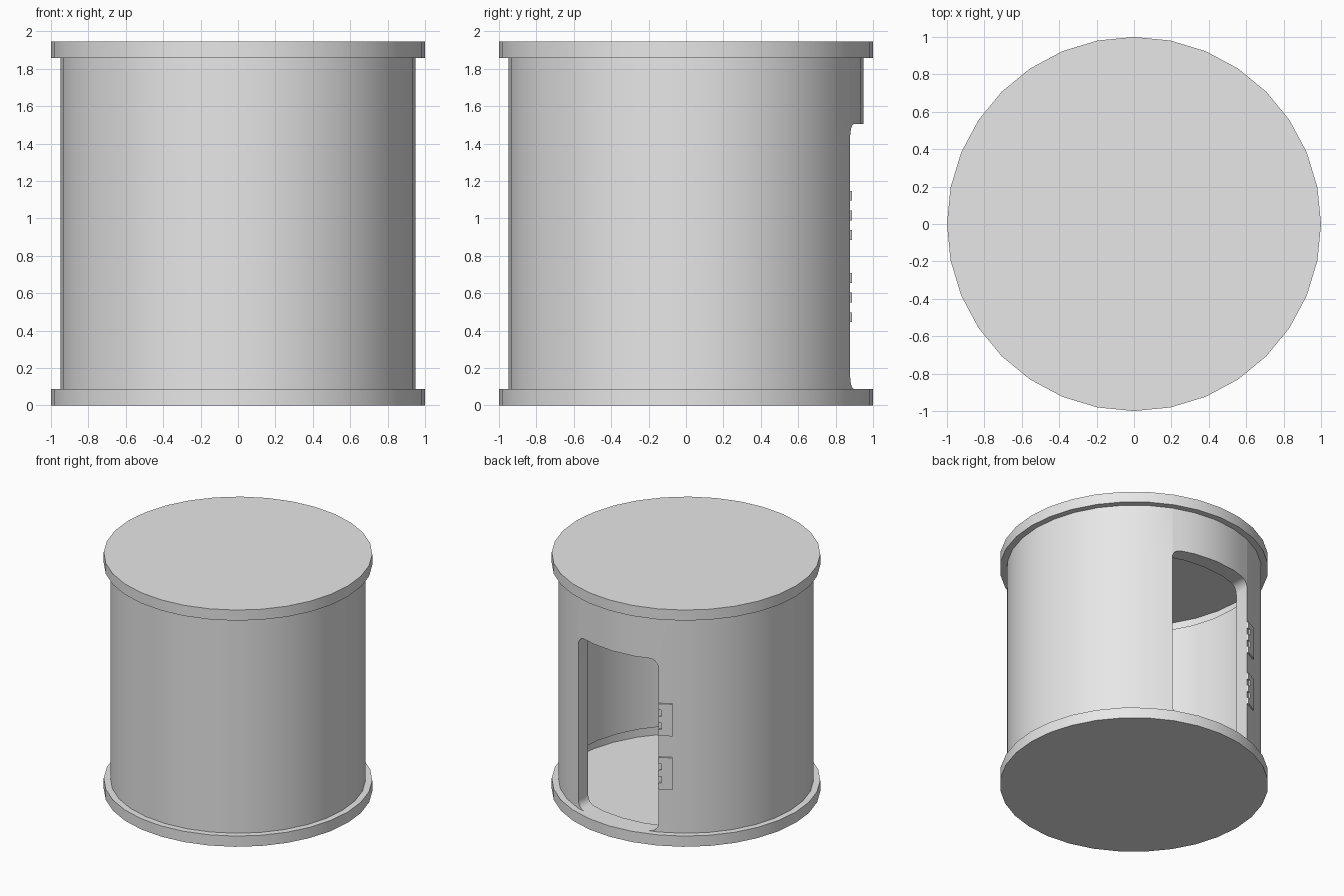
import bpy, bmesh, math
from mathutils import Vector

if "Cube" in bpy.data.objects:
    bpy.data.objects.remove(bpy.data.objects["Cube"])

SIDES = 32
R_CAP, R_WALL = 1.0, 0.95
Z_BASE, Z_WALL, Z_TOP = 0.088, 1.858, 1.945
DOOR_TOP, CORNER = 1.505, 0.07
FRAME_DEPTH = 0.125

grey = bpy.data.materials.new("light grey")
grey.diffuse_color = (0.8, 0.8, 0.8, 1)
grey.use_nodes = True
grey.node_tree.nodes["Principled BSDF"].inputs["Base Color"].default_value = grey.diffuse_color


def point(u, r, z):
    """Point on the faceted ring; u counts facets from the back (+y) towards -x."""
    def corner(i):
        a = math.pi / 2 + i * 2 * math.pi / SIDES
        return Vector((r * math.cos(a), r * math.sin(a), z))
    i = math.floor(u)
    return corner(i).lerp(corner(i + 1), u - i)


def make(name, polys):
    bm = bmesh.new()
    for poly in polys:
        bm.faces.new([bm.verts.new(p) for p in poly])
    bmesh.ops.remove_doubles(bm, verts=bm.verts[:], dist=1e-5)
    me = bpy.data.meshes.new(name)
    bm.to_mesh(me)
    bm.free()
    me.materials.append(grey)
    ob = bpy.data.objects.new(name, me)
    bpy.context.collection.objects.link(ob)
    bpy.ops.object.select_all(action='DESELECT')
    ob.select_set(True)
    bpy.context.view_layer.objects.active = ob
    bpy.ops.object.shade_smooth_by_angle(angle=math.radians(30))
    return ob


def lathe(profile, first=0, last=SIDES):
    return [[point(i, *a), point(i + 1, *a), point(i + 1, *b), point(i, *b)]
            for i in range(first, last) for a, b in zip(profile, profile[1:])]


def disc(z, up):
    ring = [point(i, R_CAP, z) for i in range(SIDES)]
    return [ring if up else ring[::-1]]


# Base and lid: hollow rims with a thin ledge to the wall
make("base", disc(0, False) + lathe([(R_CAP, 0), (R_CAP, Z_BASE), (R_WALL, Z_BASE)]))
make("lid", disc(Z_TOP, True) + lathe([(R_WALL, Z_WALL), (R_CAP, Z_WALL), (R_CAP, Z_TOP)]))

# Doorway outline over four facets with rounded corners: (u, distance from top or bottom)
half = []
for k in range(6):
    a = math.pi / 2 * k / 5
    half.append((2 - 0.38 * (1 - math.cos(a)), CORNER * (1 - math.sin(a))))
half += [(1, 0), (0, 0)]
cols = [(-u, d) for u, d in half] + half[-2::-1]

# Wall: full facets, then the strips above and below the doorway
wall = lathe([(R_WALL, z) for z in (Z_BASE, Z_BASE + CORNER, DOOR_TOP - CORNER, Z_WALL)],
             2, SIDES - 2)
for (u, d), (v, e) in zip(cols, cols[1:]):
    wall.append([point(u, R_WALL, DOOR_TOP - d), point(v, R_WALL, DOOR_TOP - e),
                 point(v, R_WALL, Z_WALL), point(u, R_WALL, Z_WALL)])
    if d + e > 1e-5:
        wall.append([point(u, R_WALL, Z_BASE), point(v, R_WALL, Z_BASE),
                     point(v, R_WALL, Z_BASE + e), point(u, R_WALL, Z_BASE + d)])
make("wall", wall)

# Door frame: the outline pushed inwards
loop = [point(u, R_WALL, DOOR_TOP - d) for u, d in cols]
loop += [point(u, R_WALL, Z_BASE + d) for u, d in reversed(cols)]
inward = Vector((0, -FRAME_DEPTH, 0))
make("door_frame", [[p + inward, q + inward, q, p]
                    for p, q in zip(loop, loop[1:] + loop[:1])])

# Hinges: thin notched plates on the facet beside the doorway
start = point(2, R_WALL, 0)
along = (point(3, R_WALL, 0) - start).normalized()
out = Vector((-along.y, along.x, 0))
if out.dot(start) < 0:
    out = -out
WIDTH, NOTCH, THICK = 0.106, 0.025, 0.012
for name, z0 in (("lower_hinge", 0.445), ("upper_hinge", 0.885)):
    levels = [z0 + 0.0525 * k for k in range(6)]
    polys = []
    shape = [(WIDTH, levels[0]), (WIDTH, levels[5])]
    for k in range(4, -1, -1):
        s = NOTCH if k % 2 else 0
        shape += [(s, levels[k + 1]), (s, levels[k])]
    back = [start + along * s + Vector((0, 0, z)) for s, z in shape]
    front = [p + out * THICK for p in back]
    polys = [front, back[::-1]]
    for i in range(len(back)):
        j = (i + 1) % len(back)
        polys.append([back[i], back[j], front[j], front[i]])
    make(name, polys)
